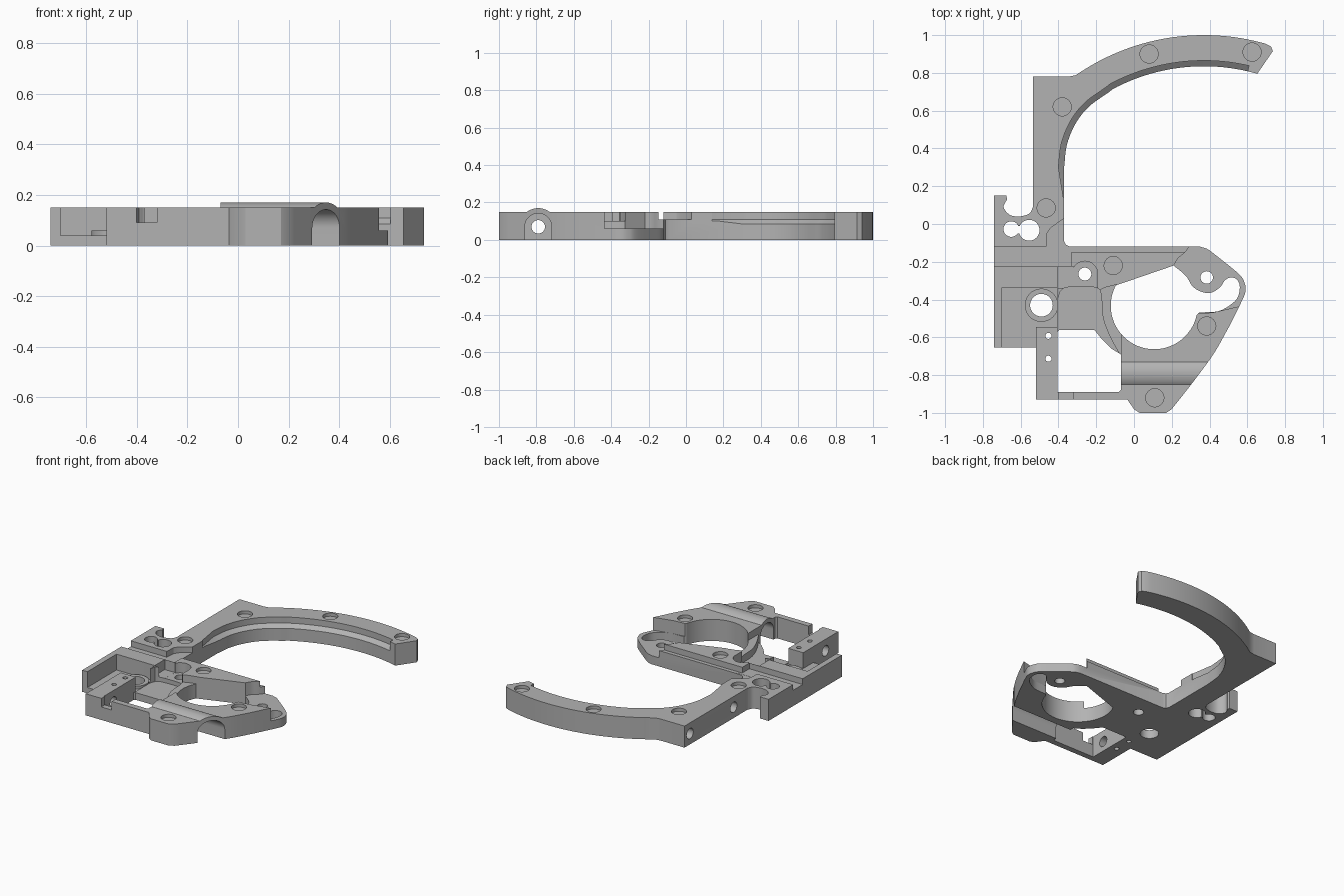
import bpy, bmesh
from math import sin, cos, radians
from mathutils import Vector

if "Cube" in bpy.data.objects:
    bpy.data.objects.remove(bpy.data.objects["Cube"])

grey = bpy.data.materials.new("mid grey")
grey.use_nodes = True
grey.diffuse_color = (0.45, 0.45, 0.45, 1)
grey.node_tree.nodes["Principled BSDF"].inputs["Base Color"].default_value = (0.45, 0.45, 0.45, 1)

TOP = 0.15
HIGH = 0.3


# Helpers
def arc(cx, cy, r, a0, a1, n=24):
    angles = [radians(a0 + (a1 - a0) * i / n) for i in range(n + 1)]
    return [(cx + r * cos(a), cy + r * sin(a)) for a in angles]


def smooth(pts, steps=5):
    """Catmull-Rom curve through the points."""
    out = []
    v = [Vector(p) for p in pts]
    v = [2 * v[0] - v[1]] + v + [2 * v[-1] - v[-2]]
    for a, b, c, d in zip(v, v[1:], v[2:], v[3:]):
        for i in range(steps):
            t = i / steps
            p = 0.5 * (2 * b + (c - a) * t + (2 * a - 5 * b + 4 * c - d) * t * t
                       + (3 * b - a - 3 * c + d) * t ** 3)
            out.append((p.x, p.y))
    return out + [tuple(pts[-1])]


def make(name, bm):
    bmesh.ops.recalc_face_normals(bm, faces=bm.faces)
    mesh = bpy.data.meshes.new(name)
    bm.to_mesh(mesh)
    bm.free()
    mesh.materials.append(grey)
    obj = bpy.data.objects.new(name, mesh)
    bpy.context.collection.objects.link(obj)
    return obj


def prism(name, pts, lo, hi, axis="z"):
    """Extrude an outline along z, or a (y, z) outline along x."""
    def place(p, h):
        return (p[0], p[1], h) if axis == "z" else (h, p[0], p[1])
    bm = bmesh.new()
    rings = [[bm.verts.new(place(p, h)) for p in pts] for h in (lo, hi)]
    for ring in rings:
        bm.faces.new(ring)
    n = len(pts)
    for i in range(n):
        j = (i + 1) % n
        bm.faces.new((rings[0][i], rings[0][j], rings[1][j], rings[1][i]))
    return make(name, bm)


def disc(x, y, r, n=40):
    return arc(x, y, r, 0, 360, n)[:-1]


def box(x0, x1, y0, y1):
    return [(x0, y0), (x1, y0), (x1, y1), (x0, y1)]


def combine(obj, tool, operation="DIFFERENCE"):
    mod = obj.modifiers.new("cut", "BOOLEAN")
    mod.operation = operation
    mod.solver = "EXACT"
    mod.object = tool
    bpy.context.view_layer.objects.active = obj
    bpy.ops.object.modifier_apply(modifier=mod.name)
    bpy.data.objects.remove(tool)


def cut(pts, floor=-0.1, ceiling=HIGH, axis="z"):
    combine(plate, prism("cutter", pts, floor, ceiling, axis))


# Outline of the plate: arm, body and small hook
lip = arc(0.37, -0.19, 1.025, 74, 118, 30) + smooth(
    [(-0.13, 0.70), (-0.24, 0.62), (-0.31, 0.53), (-0.355, 0.42), (-0.37, 0.3)])
arm_back = arc(0.37, -0.19, 1.19, 122, 74, 30)
outline = [(-0.535, 0.78), (-0.35, 0.78), (-0.31, 0.787)] + arm_back
outline += [(0.725, 0.94), (0.735, 0.915)] + lip
outline += [(-0.37, -0.09), (-0.36, -0.11), (-0.34, -0.12), (0.35, -0.12)]
outline += smooth([(0.385, -0.13), (0.42, -0.155), (0.55, -0.26), (0.585, -0.31),
                   (0.59, -0.36), (0.565, -0.42)])
outline += smooth([(0.50, -0.55), (0.42, -0.69), (0.31, -0.84), (0.2, -0.98)])
outline += [(0.17, -1.0), (0.03, -1.0), (0.0, -0.98), (-0.035, -0.93), (-0.52, -0.93),
            (-0.52, -0.655), (-0.74, -0.655), (-0.74, 0.15), (-0.675, 0.15)]
outline += smooth([(-0.672, 0.13), (-0.69, 0.09), (-0.66, 0.05), (-0.61, 0.04),
                   (-0.555, 0.055), (-0.535, 0.09)])
plate = prism("frame_plate", outline, 0, TOP)

# Rounded hump over the cross bore
hump = prism("hump", [(p[0], p[1]) for p in arc(-0.79, 0.07, 0.1, 0, 180, 32)],
             -0.07, 0.5, "x")
combine(hump, prism("trim", outline, -0.1, HIGH), "INTERSECT")
combine(plate, hump, "UNION")

# Arched bore and the pin hole in line with it
cut([(-0.718, -0.05)] + arc(-0.79, 0.07, 0.072, 0, 180, 32) + [(-0.862, -0.05)],
    -0.08, 0.6, "x")
cut(disc(-0.79, 0.07, 0.036), -0.6, -0.3, "x")

# Sloped ledge along the inner side of the arm
path = [Vector(p) for p in lip[2:]] + [Vector((-0.37, 0.14))]
bm = bmesh.new()
rings = []
for i, p in enumerate(path):
    d = (path[min(i + 1, len(path) - 1)] - path[max(i - 1, 0)]).normalized()
    n = Vector((d.y, -d.x))
    w = 0.03 if i < len(path) - 1 else 0.004
    section = [(-0.02, 0.07), (w, 0.108), (w, HIGH), (-0.02, HIGH)]
    rings.append([bm.verts.new((p.x + n.x * s, p.y + n.y * s, z)) for s, z in section])
for a, b in zip(rings, rings[1:]):
    for i in range(4):
        j = (i + 1) % 4
        bm.faces.new((a[i], a[j], b[j], b[i]))
bm.faces.new(rings[0])
bm.faces.new(rings[-1])
combine(plate, make("ledge_cutter", bm))

# Large round opening that runs into the side slot
opening = arc(0.107, -0.433, 0.23, 152, 348, 48)
opening += smooth([(0.345, -0.468), (0.44, -0.463), (0.50, -0.435), (0.545, -0.395),
                   (0.56, -0.34), (0.55, -0.30), (0.52, -0.283), (0.485, -0.295),
                   (0.455, -0.335), (0.41, -0.363), (0.36, -0.36), (0.31, -0.33),
                   (0.275, -0.275), (0.21, -0.22)])
cut(opening)

# Low ear on the side
cut(smooth([(0.21, -0.22), (0.235, -0.18), (0.27, -0.15), (0.30, -0.11)])
    + [(0.7, -0.05), (0.7, -0.43), (0.56, -0.435), (0.42, -0.468), (0.34, -0.475),
       (0.3, -0.4)], 0.06)

# Rectangular window and the stepped floor around it
cut([(-0.405, -0.57), (-0.395, -0.56), (-0.21, -0.56), (-0.17, -0.61), (-0.12, -0.66),
     (-0.07, -0.69), (-0.07, -0.88), (-0.08, -0.89), (-0.405, -0.89)])
cut([(-0.405, -0.40)] + smooth([(-0.39, -0.355), (-0.35, -0.335), (-0.21, -0.335),
    (-0.175, -0.37), (-0.165, -0.49), (-0.13, -0.59), (-0.07, -0.70)])
    + [(-0.07, -0.74), (-0.405, -0.74)], 0.05)
cut([(-0.09, -0.32), (-0.15, -0.335), (-0.2, -0.36), (-0.2, -0.55), (-0.1, -0.72),
     (-0.07, -0.72), (-0.07, -0.58), (0.0, -0.5)], 0.10)
cut(box(-0.4, -0.32, -0.95, -0.86), 0.09)

# Corner pocket with its wall and round seat
cut(box(-0.70, -0.52, -0.7, -0.335), 0.04)
cut(box(-0.53, -0.404, -0.545, -0.336), 0.041)
combine(plate, prism("seat", disc(-0.49, -0.43, 0.088), 0.01, 0.06), "UNION")
cut(disc(-0.49, -0.43, 0.095), 0.0602)

# Channels across the back of the body and the foot of the arm
cut(box(-0.8, -0.33, -0.225, -0.12), 0.11)
cut(box(-0.34, 0.32, -0.147, -0.1), 0.11)
cut([(-0.465, -0.13), (-0.46, -0.05), (-0.44, -0.02), (-0.37, 0.03), (-0.3, 0.03),
     (-0.3, -0.13)], 0.109)

# Recess around the middle screw hole
cut(disc(-0.26, -0.265, 0.068), 0.08)
cut(box(-0.328, -0.192, -0.345, -0.265), 0.0801)
cut(box(-0.405, -0.32, -0.34, -0.226), 0.0802)

# Through holes
for x, y, r in [(-0.49, -0.43, 0.06), (-0.26, -0.265, 0.034), (0.385, -0.283, 0.033),
                (-0.453, -0.592, 0.016), (-0.453, -0.713, 0.016),
                (-0.65, -0.027, 0.041), (-0.555, -0.033, 0.055)]:
    cut(disc(x, y, r))
cut(box(-0.65, -0.57, -0.05, -0.01))

# Shallow round sockets in the top
for x, y in [(-0.38, 0.62), (0.08, 0.9), (0.625, 0.91), (-0.465, 0.085),
             (-0.11, -0.22), (0.385, -0.54), (0.11, -0.92)]:
    cut(disc(x, y, 0.048), 0.128)

# Blind holes in the outer side of the arm
for y in (0.72, 0.24):
    cut(disc(y, 0.075, 0.036), -0.6, -0.46, "x")

# Smooth curved walls, crisp edges
bpy.ops.object.select_all(action="DESELECT")
plate.select_set(True)
bpy.context.view_layer.objects.active = plate
bpy.ops.object.shade_smooth_by_angle(angle=radians(30))
